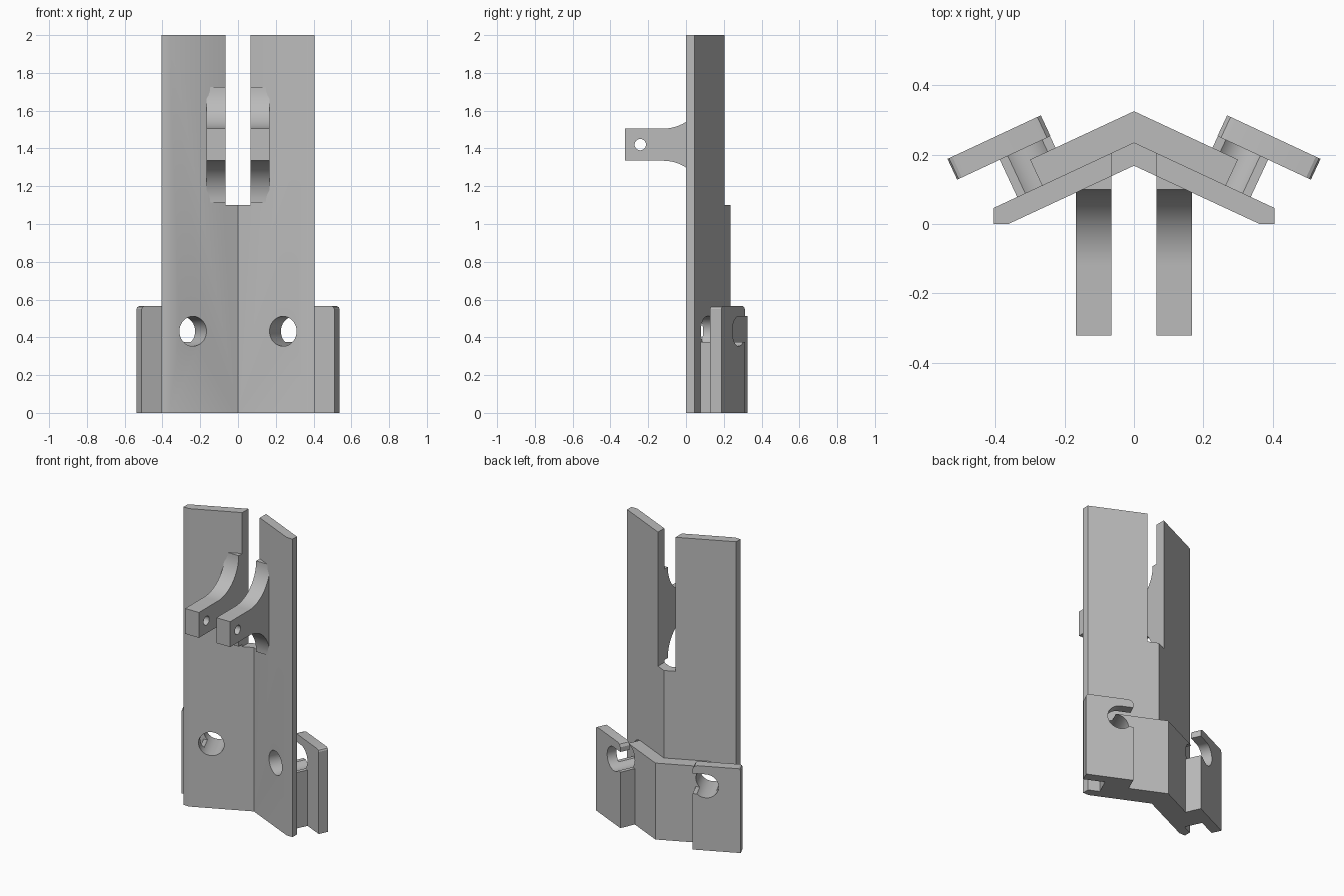
import bpy, bmesh, math
from mathutils import Vector

cube = bpy.data.objects.get("Cube")
if cube:
    bpy.data.objects.remove(cube, do_unlink=True)

grey = bpy.data.materials.new("plain_grey")
grey.use_nodes = True
COLOUR = (0.5, 0.5, 0.5, 1)
grey.diffuse_color = COLOUR
grey.node_tree.nodes["Principled BSDF"].inputs["Base Color"].default_value = COLOUR

ANGLE = math.radians(25)
ALONG = Vector((math.cos(ANGLE), -math.sin(ANGLE), 0))   # along a wing, outward
OUT = Vector((math.sin(ANGLE), math.cos(ANGLE), 0))      # wing normal, backward
FRONT = 0.168 * math.cos(ANGLE)                          # distance of wing front face


def wing(u, v, z, side):
    p = ALONG * u + OUT * (v + FRONT)
    return Vector((side * p.x, p.y, z))


def prism(name, near, far):
    """Solid between two matching outlines."""
    bm = bmesh.new()
    a = [bm.verts.new(p) for p in near]
    b = [bm.verts.new(p) for p in far]
    bm.faces.new(a)
    bm.faces.new(b[::-1])
    for i in range(len(a)):
        j = (i + 1) % len(a)
        bm.faces.new((a[i], b[i], b[j], a[j]))
    bmesh.ops.recalc_face_normals(bm, faces=bm.faces)
    mesh = bpy.data.meshes.new(name)
    bm.to_mesh(mesh)
    bm.free()
    mesh.materials.append(grey)
    obj = bpy.data.objects.new(name, mesh)
    bpy.context.collection.objects.link(obj)
    return obj


def upright(name, outline, z0, z1):
    return prism(name, [(x, y, z0) for x, y in outline], [(x, y, z1) for x, y in outline])


def circle(cx, cy, r, n=48):
    return [(cx + r * math.cos(math.tau * i / n), cy + r * math.sin(math.tau * i / n))
            for i in range(n)]


def cut(obj, *cutters):
    bpy.context.view_layer.objects.active = obj
    for cutter in cutters:
        mod = obj.modifiers.new("cut", 'BOOLEAN')
        mod.operation = 'DIFFERENCE'
        mod.solver = 'EXACT'
        mod.object = cutter
        bpy.ops.object.modifier_apply(modifier=mod.name)


def v_outline(half):
    """Mirror a half outline that starts and ends on the centre line."""
    return half + [(-x, y) for x, y in half[-2:0:-1]]


parts, helpers = [], []

# Cutters: one round hole per wing and the tall centre slot
holes = {}
for side in (1, -1):
    ring = circle(0.192, 0.432, 0.079)
    holes[side] = prism("hole_cutter", [wing(u, -0.1, z, side) for u, z in ring],
                        [wing(u, 0.35, z, side) for u, z in ring])
slot = upright("slot_cutter", [(-0.065, -0.1), (0.065, -0.1), (0.065, 0.5), (-0.065, 0.5)], 1.1, 2.1)
helpers += [*holes.values(), slot]

# Long V-shaped plate
main = upright("main_plate", v_outline(
    [(0, 0.168), (0.362, 0), (0.405, 0), (0.405, 0.046), (0, 0.235)]), 0, 2)
cut(main, slot, *holes.values())
parts.append(main)

# Thicker V-shaped block behind the foot of the plate
block_end = [wing(0.193, v, 0, 1).xy[:] for v in (0.05, 0.1425)]
block = upright("rear_block", v_outline([(0, 0.222)] + block_end + [(0, 0.325)]), 0, 0.513)
cut(block, *holes.values())
parts.append(block)

for side, label in ((1, "left"), (-1, "right")):
    # Neck joining block and clip plate, grooved by the hole
    neck_outline = [(0.185, 0.05), (0.272, 0.05), (0.272, 0.185), (0.112, 0.185),
                    (0.112, 0.14), (0.185, 0.14)]
    neck = prism(label + "_neck", [wing(u, v, 0, side) for u, v in neck_outline],
                 [wing(u, v, 0.375, side) for u, v in neck_outline])
    cut(neck, holes[side])

    # Clip plate with an open keyhole at its inner edge
    clip_outline = [(0.111, 0), (0.408, 0), (0.408, 0.55), (0.403, 0.56), (0.393, 0.565),
                    (0.14, 0.565), (0.122, 0.559), (0.111, 0.542), (0.111, 0.511),
                    (0.192, 0.511), (0.192, 0.375), (0.111, 0.375)]
    clip = prism(label + "_clip_plate", [wing(u, 0.179, z, side) for u, z in clip_outline],
                 [wing(u, 0.245, z, side) for u, z in clip_outline])
    cut(clip, holes[side])

    # Forward arm flaring into the plate, with a pin hole
    mid, half, flare = 1.42, 0.085, 0.22
    upper = [(-0.322, half)]
    for i in range(17):
        a = math.pi / 2 * i / 16
        upper.append((-0.12 + flare * math.sin(a), half + flare * (1 - math.cos(a))))
    upper.append((0.145, half + flare))
    arm_outline = [(y, mid + h) for y, h in upper] + [(y, mid - h) for y, h in reversed(upper)]
    arm = prism(label + "_arm", [(side * 0.065, y, z) for y, z in arm_outline],
                [(side * 0.167, y, z) for y, z in arm_outline])
    pin = circle(-0.242, mid, 0.03, 32)
    pin_cutter = prism("pin_cutter", [(side * 0.02, y, z) for y, z in pin],
                       [(side * 0.25, y, z) for y, z in pin])
    cut(arm, pin_cutter)
    helpers.append(pin_cutter)
    parts += [neck, clip, arm]

for helper in helpers:
    bpy.data.objects.remove(helper, do_unlink=True)

# Smooth curved walls, keep the edges sharp
bpy.ops.object.select_all(action='DESELECT')
for part in parts:
    part.select_set(True)
bpy.context.view_layer.objects.active = main
bpy.ops.object.shade_smooth_by_angle(angle=math.radians(25))
